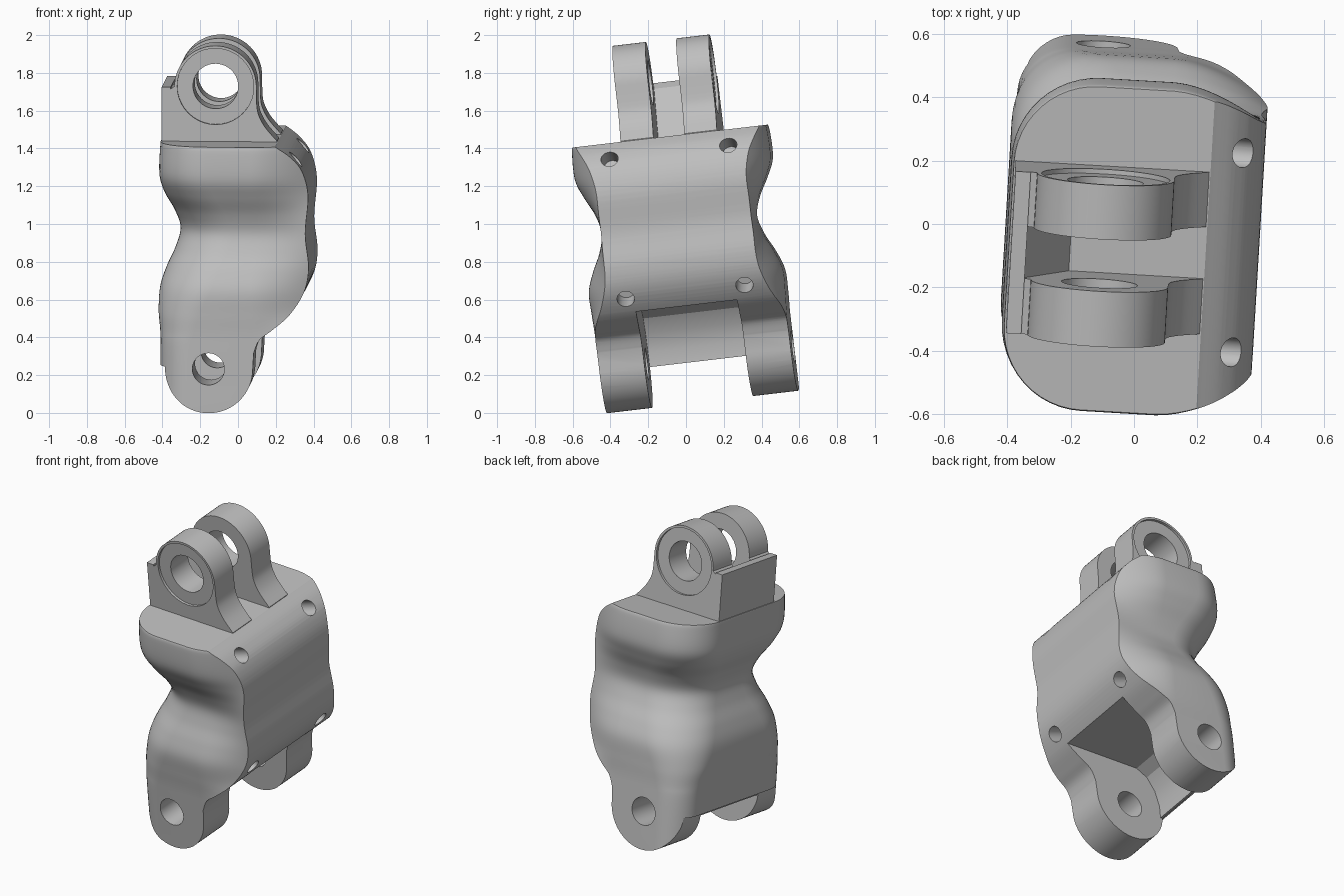
import bpy, bmesh, math
from mathutils import Matrix, Vector

if "Cube" in bpy.data.objects:
    bpy.data.objects.remove(bpy.data.objects["Cube"])

grey = bpy.data.materials.new("light_grey")
grey.use_nodes = True
grey.diffuse_color = (0.52, 0.52, 0.52, 1)
grey.node_tree.nodes["Principled BSDF"].inputs["Base Color"].default_value = (0.52, 0.52, 0.52, 1)

MID = -0.03      # middle of the link across its width
# the finished link leans slightly, so every part is turned at the end
LEAN = (Matrix.Translation((0, 0, 1)) @ Matrix.Rotation(math.radians(6.7), 4, "X")
        @ Matrix.Rotation(math.radians(-3.4), 4, "Z"))


def make(name, bm):
    bmesh.ops.recalc_face_normals(bm, faces=bm.faces)
    mesh = bpy.data.meshes.new(name)
    bm.to_mesh(mesh)
    bm.free()
    mesh.materials.append(grey)
    ob = bpy.data.objects.new(name, mesh)
    bpy.context.collection.objects.link(ob)
    return ob


def loft(name, rings):
    bm = bmesh.new()
    loops = [[bm.verts.new(p) for p in ring] for ring in rings]
    n = len(loops[0])
    for a, b in zip(loops, loops[1:]):
        for i in range(n):
            bm.faces.new((a[i], a[(i + 1) % n], b[(i + 1) % n], b[i]))
    bm.faces.new(loops[0])
    bm.faces.new(loops[-1])
    return make(name, bm)


def prism(name, outline, y0, y1):
    return loft(name, [[(x, y, z) for x, z in outline] for y in (y0, y1)])


def rod(centre, direction, radius, length):
    bm = bmesh.new()
    turn = Vector(direction).to_track_quat("Z", "Y").to_matrix().to_4x4()
    bmesh.ops.create_cone(bm, cap_ends=True, segments=40, radius1=radius, radius2=radius,
                          depth=length, matrix=Matrix.Translation(centre) @ turn)
    return make("cutter", bm)


def combine(ob, tool, how):
    mod = ob.modifiers.new(how, "BOOLEAN")
    mod.operation, mod.object, mod.solver = how, tool, "EXACT"
    bpy.context.view_layer.objects.active = ob
    with bpy.context.temp_override(object=ob, active_object=ob):
        bpy.ops.object.modifier_apply(modifier=mod.name)
    bpy.data.objects.remove(tool)


def arc(cx, cz, r, a0, a1, n=32):
    angles = [math.radians(a0 + (a1 - a0) * i / n) for i in range(n + 1)]
    return [(cx + r * math.cos(a), cz + r * math.sin(a)) for a in angles]


def spline(pts, steps=6):
    # Catmull-Rom through the points
    p = [Vector(q) for q in [pts[0], *pts, pts[-1]]]
    out = []
    for a, b, c, d in zip(p, p[1:], p[2:], p[3:]):
        for i in range(steps):
            t = i / steps
            out.append(0.5 * (2 * b + (c - a) * t + (2 * a - 5 * b + 4 * c - d) * t * t
                              + (3 * b - a - 3 * c + d) * t ** 3))
    return [tuple(v) for v in out] + [tuple(pts[-1])]


# waisted shell: height, half width, left extent, corner size, right edge roll-off
stations = spline([
    (0.48, 0.505, -0.39, 0.25, 0.1), (0.45, 0.52, -0.395, 0.26, 0.115),
    (0.3, 0.522, -0.4, 0.27, 0.12), (0.2, 0.485, -0.375, 0.28, 0.085),
    (0.1, 0.435, -0.325, 0.29, 0.035), (0.0, 0.41, -0.295, 0.29, 0.01),
    (-0.1, 0.437, -0.32, 0.29, 0.035), (-0.2, 0.485, -0.365, 0.29, 0.08),
    (-0.3, 0.518, -0.396, 0.28, 0.11), (-0.42, 0.517, -0.402, 0.23, 0.1),
    (-0.52, 0.512, -0.392, 0.19, 0.05), (-0.62, 0.511, -0.388, 0.17, 0.0),
    (-0.97, 0.511, -0.388, 0.17, 0.0)])


def section(z, half, left, corner, drop):
    side = arc(left + corner, half - corner, corner, 180, 90, 12)
    for i in range(11):
        t = i / 10
        side.append((0.1 + 0.35 * t, half - max(drop, 0) * (1.18 * t) ** 1.7))
    return ([(x, MID + y, z) for x, y in side]
            + [(x, MID - y, z) for x, y in reversed(side)])


body = loft("body", [section(*s) for s in stations])

# side outline of the body, ending in the round lower lugs
PIN_X, PIN_Z = -0.125, -0.711
right_side = spline([(0.228, 0.472), (0.305, 0.415), (0.366, 0.335), (0.397, 0.2),
                     (0.382, 0.0), (0.4, -0.18), (0.376, -0.31), (0.303, -0.425),
                     (0.21, -0.505), (0.145, -0.555), (0.115, -0.625)])
outline = ([(-0.6, 0.472)] + right_side + arc(PIN_X, PIN_Z, 0.235, 0, -180)
           + [(-0.36, -0.708), (-0.6, -0.708)])
combine(body, prism("cutter", outline, -0.8, 0.8), "INTERSECT")

# gap between the lower lugs, leaving a plate along the left
gap = [(0.6, -0.43), (-0.2, -0.43), (-0.27, -0.47), (-0.32, -0.55), (-0.345, -0.65),
       (-0.345, -0.73), (-0.5, -0.73), (-0.5, -1.1), (0.6, -1.1)]
combine(body, prism("cutter", gap, MID - 0.27, MID + 0.27), "DIFFERENCE")

# pin bore and four screw holes
combine(body, rod((PIN_X, 0, PIN_Z), (0, 1, 0), 0.085, 2), "DIFFERENCE")
for y in (-0.343, 0.291):
    for x, z, up in ((0.32, 0.385, 0.35), (0.35, -0.357, -0.35)):
        combine(body, rod((x, y, z), (1, 0, up), 0.046, 0.3), "DIFFERENCE")

# upper lugs with recessed outer faces
EYE_X, EYE_Z = -0.103, 0.765
foot = spline([(0.115, 0.68), (0.124, 0.62), (0.16, 0.55), (0.224, 0.476)], 5)
lug_outline = ([(-0.34, 0.45), (-0.34, 0.75)]
               + arc(EYE_X, EYE_Z, 0.217, 180, 0) + foot + [(0.222, 0.45)])
lugs = []
for name, y0, y1, outer in (("front_upper_lug", -0.281, -0.105, -0.281),
                            ("back_upper_lug", 0.06, 0.234, 0.234)):
    lug = prism(name, lug_outline, y0, y1)
    combine(lug, rod((EYE_X, outer, EYE_Z), (0, 1, 0), 0.203, 0.03), "DIFFERENCE")
    combine(lug, rod((EYE_X, 0, EYE_Z), (0, 1, 0), 0.12, 2), "DIFFERENCE")
    lugs.append(lug)

# upright wall beside the upper lugs, with a sloped inner face in the gap
wall = prism("upper_wall", [(-0.388, 0.46), (-0.388, 0.76), (-0.34, 0.76), (-0.34, 0.46)],
             -0.281, 0.234)
wedge = prism("wall_slope", [(-0.345, 0.45), (-0.345, 0.74), (-0.2, 0.472), (-0.2, 0.45)],
              -0.11, 0.065)

for ob in [body, *lugs, wall, wedge]:
    ob.data.transform(LEAN)
    bpy.ops.object.select_all(action="DESELECT")
    ob.select_set(True)
    bpy.context.view_layer.objects.active = ob
    bpy.ops.object.shade_smooth_by_angle(angle=math.radians(28))
